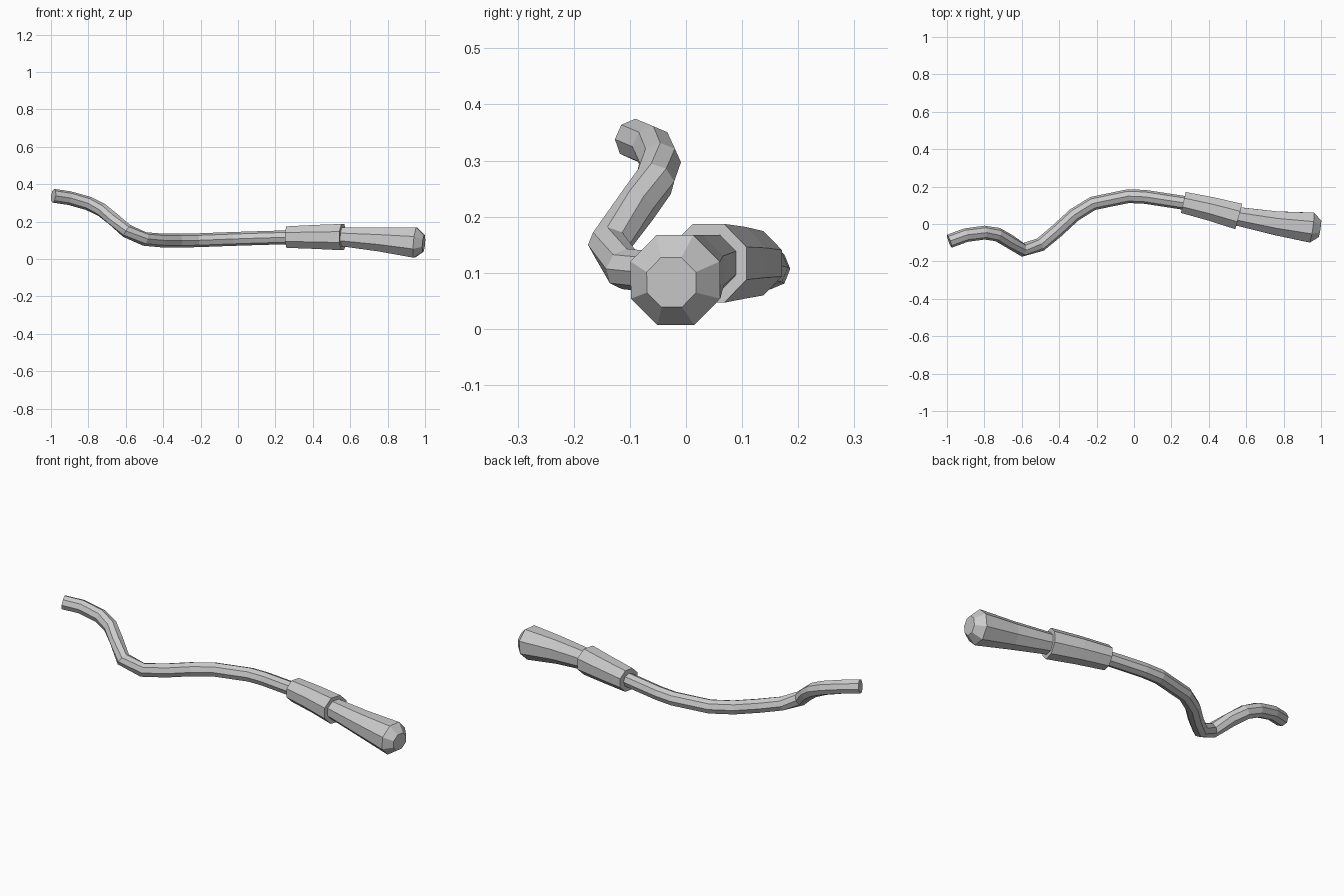
import bpy, bmesh, math
from mathutils import Vector

if "Cube" in bpy.data.objects:
    bpy.data.objects.remove(bpy.data.objects["Cube"])


def sweep(name, rings, phase=0.0, sides=8):
    """Loft polygon rings along a path; each ring is (x, y, z, radius)."""
    bm = bmesh.new()
    pts = [Vector(r[:3]) for r in rings]
    loops = []
    for i, p in enumerate(pts):
        a, b = pts[max(i - 1, 0)], pts[min(i + 1, len(pts) - 1)]
        t = Vector((0, 0, 0))
        if p != a:
            t += (p - a).normalized()
        if p != b:
            t += (b - p).normalized()
        t.normalize()
        side = Vector((0, 0, 1)).cross(t).normalized()
        up = t.cross(side)
        loop = []
        for k in range(sides):
            ang = phase + 2 * math.pi * k / sides
            loop.append(bm.verts.new(
                p + rings[i][3] * (math.cos(ang) * side + math.sin(ang) * up)))
        loops.append(loop)
    for l0, l1 in zip(loops, loops[1:]):
        for k in range(sides):
            n = (k + 1) % sides
            bm.faces.new((l0[k], l0[n], l1[n], l1[k]))
    bm.faces.new(loops[0][::-1])
    bm.faces.new(loops[-1])
    bmesh.ops.recalc_face_normals(bm, faces=bm.faces)
    me = bpy.data.meshes.new(name)
    bm.to_mesh(me)
    bm.free()
    ob = bpy.data.objects.new(name, me)
    bpy.context.collection.objects.link(ob)
    return ob


# winding cable
cable_path = [
    (-0.987, -0.092, 0.338), (-0.90, -0.060, 0.325), (-0.80, -0.046, 0.297),
    (-0.73, -0.056, 0.263), (-0.67, -0.090, 0.215), (-0.595, -0.138, 0.150),
    (-0.50, -0.110, 0.107), (-0.41, -0.035, 0.099), (-0.32, 0.048, 0.098),
    (-0.22, 0.110, 0.100), (-0.03, 0.149, 0.107), (0.06, 0.145, 0.110),
    (0.30, 0.108, 0.117),
]
sweep("cable", [(*p, 0.037) for p in cable_path])

# flared sleeve over the joint
FLAT = math.pi / 8
sweep("sleeve", [(0.264, 0.115, 0.117, 0.062), (0.41, 0.081, 0.118, 0.069),
                 (0.560, 0.040, 0.117, 0.076)], FLAT)

# tapered plug handle with chamfered end
sweep("handle", [(0.52, 0.048, 0.118, 0.054), (0.57, 0.038, 0.117, 0.055),
                 (0.76, 0.004, 0.104, 0.069), (0.949, -0.019, 0.087, 0.087),
                 (0.993, -0.026, 0.083, 0.048)], FLAT)
